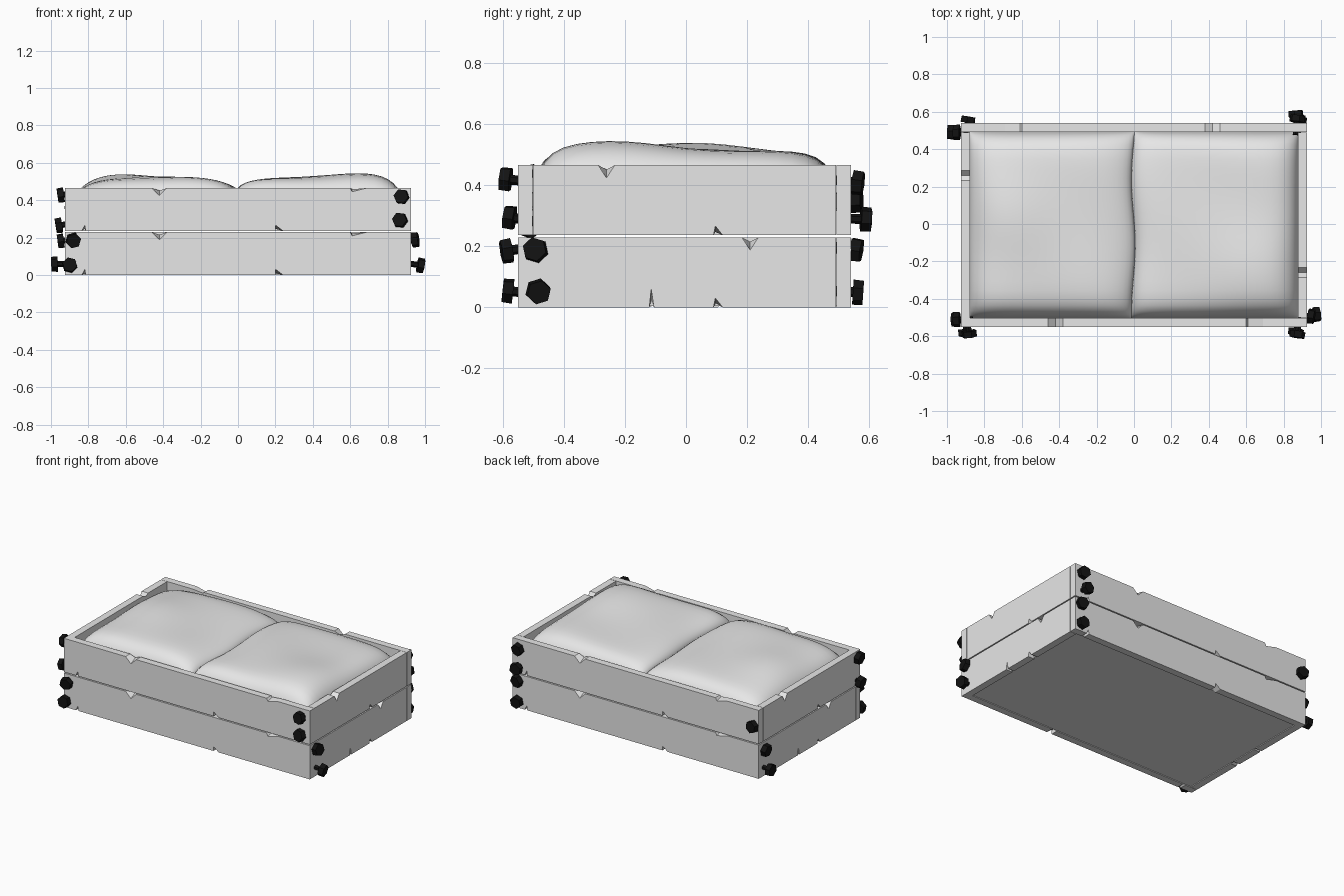
import bpy, bmesh, math, random
from mathutils import Matrix, Vector

random.seed(4)
cube = bpy.data.objects.get("Cube")
if cube:
    bpy.data.objects.remove(cube)


def material(name, value):
    m = bpy.data.materials.new(name)
    m.use_nodes = True
    colour = (value, value, value, 1)
    m.diffuse_color = colour
    m.node_tree.nodes["Principled BSDF"].inputs["Base Color"].default_value = colour
    return m


GREY = material("pale_grey", 0.8)
BLACK = material("bolt_black", 0.006)


def finish(name, bm, mat, smooth=False):
    bmesh.ops.recalc_face_normals(bm, faces=bm.faces)
    mesh = bpy.data.meshes.new(name)
    bm.to_mesh(mesh)
    bm.free()
    mesh.materials.append(mat)
    ob = bpy.data.objects.new(name, mesh)
    bpy.context.collection.objects.link(ob)
    if smooth:
        bpy.ops.object.select_all(action="DESELECT")
        ob.select_set(True)
        bpy.context.view_layer.objects.active = ob
        bpy.ops.object.shade_smooth_by_angle(angle=math.radians(50))
    return ob


# Side frames: local x runs along the side, local -y points outward
THICK = 0.048
SIDES = {"front": (0, 0.55), "right": (90, 0.925), "back": (180, 0.54), "left": (270, 0.925)}


def frame(side):
    angle, dist = SIDES[side]
    return Matrix.Rotation(math.radians(angle), 4, "Z") @ Matrix.Translation((0, -dist, 0))


# Planks with chips along the edges; chips are (start, tip, end, depth)
LONG_TOP = [(-0.46, -0.42, -0.38, 0.04), (0.6, 0.61, 0.69, 0.02)]
LONG_LOW = [(-0.835, -0.82, -0.815, 0.03), (0.2, 0.2, 0.24, 0.03)]
SHORT_LOW = [(-0.12, -0.115, -0.105, 0.06), (0.09, 0.095, 0.12, 0.03)]


def plank(name, side, s0, s1, z0, z1, top, low):
    def outline(scale):
        pts = [(s0, z0)]
        for a, t, b, d in low:
            pts += [(a, z0), (t + 0.001, z0 + d * scale), (b, z0)]
        pts += [(s1, z0), (s1, z1)]
        for a, t, b, d in reversed(top):
            pts += [(b, z1), (t, z1 - d * scale), (a, z1)]
        return pts + [(s0, z1)]

    bm = bmesh.new()
    m = frame(side)
    outer = [bm.verts.new(m @ Vector((s, 0, z))) for s, z in outline(1)]
    inner = [bm.verts.new(m @ Vector((s, THICK, z))) for s, z in outline(0.35)]
    bm.faces.new(outer)
    bm.faces.new(inner[::-1])
    n = len(outer)
    for i in range(n):
        j = (i + 1) % n
        bm.faces.new((outer[i], inner[i], inner[j], outer[j]))
    finish(name, bm, GREY)


# Each side's (start, end) in the lower and upper course
SPANS = {
    "front": ((-0.925, 0.88), (-0.88, 0.925)),
    "right": ((-0.55, 0.49), (-0.5, 0.49)),
    "back": ((-0.925, 0.88), (-0.925, 0.925)),
    "left": ((-0.54, 0.5), (-0.49, 0.55)),
}
for side, spans in SPANS.items():
    for course, (z0, z1) in enumerate(((0, 0.229), (0.236, 0.465))):
        if side in ("front", "back"):
            top, low = LONG_TOP, LONG_LOW
        else:
            c = -0.26 if course else 0.21
            top = [(c - 0.027, c, c + 0.027, 0.042)]
            low = SHORT_LOW[1:] if course else SHORT_LOW
        label = ("lower", "upper")[course]
        plank(f"{label}_{side}_plank", side, *spans[course], z0, z1, top, low)

# Bottom panel
bm = bmesh.new()
bmesh.ops.create_cube(bm, size=1, matrix=Matrix.Translation((0, -0.005, 0.02))
                      @ Matrix.Diagonal((1.77, 1.0, 0.03, 1)))
finish("bottom_panel", bm, GREY)


# Two soft filled mounds meeting at a wavy centre seam
def mound(name, sign):
    bm = bmesh.new()
    nu, nv = 26, 24
    rows = []
    for j in range(nv + 1):
        v = math.sin(math.pi * (j / nv - 0.5))
        y = -0.005 + 0.497 * v
        seam = 0.01 * math.sin(y * 9 + 2.6) - 0.004
        row = []
        for i in range(nu + 1):
            u = math.sin(math.pi * (i / nu - 0.5))   # -1 at seam, 1 at outer wall
            f = (u + 1) / 2
            x = seam + f * (sign * 0.88 - seam)
            base = 0.435 - 0.06 * f
            power = 4 if sign < 0 else 6
            round_u = max(0, 1 - abs(u) ** power) ** 0.5
            round_v = max(0, 1 - abs(v) ** 8) ** 0.5
            peak = 0.516 - 0.01 * v + 0.004 * math.sin(7 * x + 9 * y)
            cx, cy = (-0.65, 0.07) if sign < 0 else (0.7, -0.2)
            peak += 0.023 * math.exp(-((x - cx) / 0.25) ** 2 - ((y - cy) / 0.22) ** 2)
            low = base - 0.06 * abs(v) ** 8
            row.append(bm.verts.new((x, y, low + (peak - low) * round_u * round_v)))
        rows.append(row)
    for a, b in zip(rows, rows[1:]):
        for i in range(nu):
            bm.faces.new((a[i], a[i + 1], b[i + 1], b[i]))
    ob = finish(name, bm, GREY, smooth=True)
    if ob.data.polygons[0].normal.z < 0:
        ob.data.flip_normals()


mound("left_mound", 1)
mound("right_mound", -1)

# Loose hexagonal bolts: side, position along it, height, tip distance
BOLTS = [
    ("front", 0.88, 0.415, 0.058), ("front", 0.87, 0.29, 0.045),
    ("front", -0.885, 0.19, 0.055), ("front", -0.9, 0.05, 0.05),
    ("right", -0.49, 0.185, 0.04), ("right", -0.49, 0.06, 0.07),
    ("back", -0.87, 0.41, 0.04), ("back", -0.87, 0.29, 0.066),
    ("back", -0.88, 0.19, 0.035), ("back", -0.88, 0.05, 0.04),
    ("back", 0.89, 0.35, 0.035),
    ("left", 0.51, 0.43, 0.04), ("left", 0.51, 0.27, 0.05),
    ("left", -0.49, 0.185, 0.04), ("left", -0.49, 0.06, 0.073),
]
HEAD = 0.034
for n, (side, s, z, tip) in enumerate(BOLTS):
    bm = bmesh.new()
    tilt = Matrix.Rotation(random.uniform(-0.2, 0.2), 4, "X") @ Matrix.Rotation(
        random.uniform(-0.2, 0.2), 4, "Z")
    m = frame(side) @ Matrix.Translation((s, 0, z)) @ tilt @ Matrix.Rotation(math.pi / 2, 4, "X")
    spin = Matrix.Rotation(random.uniform(0, 1), 4, "Z")
    bmesh.ops.create_cone(bm, cap_ends=True, segments=6, radius1=0.042, radius2=0.04, depth=HEAD,
                          matrix=m @ Matrix.Translation((0, 0, tip - HEAD / 2)) @ spin)
    bmesh.ops.create_cone(bm, cap_ends=True, segments=6, radius1=0.016, radius2=0.016, depth=0.08,
                          matrix=m @ Matrix.Translation((0, 0, tip - HEAD - 0.03)))
    finish(f"{side}_bolt_{n + 1}", bm, BLACK)
